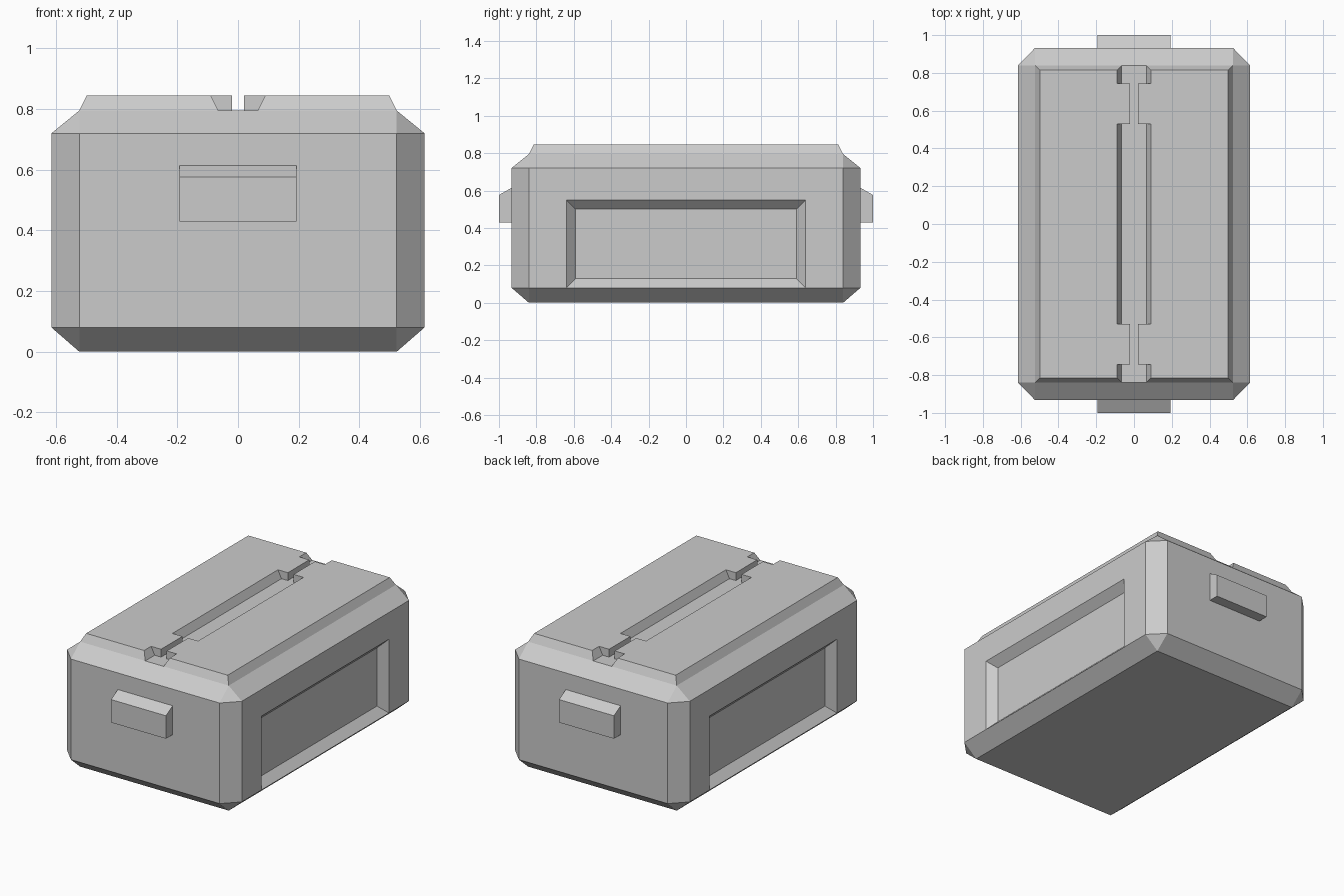
import bpy, bmesh
from mathutils import Vector

if "Cube" in bpy.data.objects:
    bpy.data.objects.remove(bpy.data.objects["Cube"], do_unlink=True)

grey = bpy.data.materials.new("plain_grey")
grey.use_nodes = True
COLOUR = (0.6, 0.6, 0.6, 1)
grey.diffuse_color = COLOUR
grey.node_tree.nodes["Principled BSDF"].inputs["Base Color"].default_value = COLOUR


def finish(bm, name):
    bmesh.ops.recalc_face_normals(bm, faces=bm.faces[:])
    mesh = bpy.data.meshes.new(name)
    bm.to_mesh(mesh)
    bm.free()
    mesh.materials.append(grey)
    obj = bpy.data.objects.new(name, mesh)
    bpy.context.collection.objects.link(obj)
    return obj


def loft(name, lower, upper):
    """Closed solid between two loops with matching corners."""
    bm = bmesh.new()
    a = [bm.verts.new(p) for p in lower]
    b = [bm.verts.new(p) for p in upper]
    n = len(a)
    bm.faces.new(a[::-1])
    bm.faces.new(b)
    for i in range(n):
        j = (i + 1) % n
        bm.faces.new((a[i], a[j], b[j], b[i]))
    return finish(bm, name)


# Body: chamfered box as a hull, with a sunk panel in each long side
IN_X, IN_Y = 0.523, 0.84
OUT_X, OUT_Y = 0.615, 0.933
LOW, HIGH, DECK, TOP = 0.08, 0.72, 0.795, 0.845

bm = bmesh.new()
for sx in (-1, 1):
    for sy in (-1, 1):
        for x, y, z in ((IN_X, IN_Y, 0), (IN_X, OUT_Y, LOW), (OUT_X, IN_Y, LOW),
                        (IN_X, OUT_Y, HIGH), (OUT_X, IN_Y, HIGH), (IN_X, IN_Y, DECK)):
            bm.verts.new((sx * x, sy * y, z))
bmesh.ops.convex_hull(bm, input=bm.verts[:])
bmesh.ops.dissolve_limit(bm, angle_limit=0.02, verts=bm.verts[:], edges=bm.edges[:])
for co, no in (((0, 0.64, 0), (0, 1, 0)), ((0, -0.64, 0), (0, 1, 0)),
               ((0, 0, 0.55), (0, 0, 1))):
    bmesh.ops.bisect_plane(bm, geom=bm.verts[:] + bm.edges[:] + bm.faces[:],
                           plane_co=co, plane_no=no)
bmesh.ops.recalc_face_normals(bm, faces=bm.faces[:])
panels = []
for f in bm.faces:
    c = f.calc_center_median()
    if abs(f.normal.x) > 0.99 and abs(c.y) < 0.1 and c.z < 0.55:
        panels.append(f)
bmesh.ops.inset_individual(bm, faces=panels, thickness=0.05, depth=-0.05,
                           use_even_offset=True)
bmesh.ops.dissolve_limit(bm, angle_limit=0.02, verts=bm.verts[:], edges=bm.edges[:])
finish(bm, "case_body")

# Lid: two raised plates with a stepped groove between them
def plate_loop(x, y, groove, z, side):
    half = [(x, y), (groove, y), (groove, 0.745), (0.02, 0.745),
            (0.02, 0.53), (groove, 0.53)]
    loop = half + [(px, -py) for px, py in reversed(half)]
    return [(side * px, py, z) for px, py in loop]


for name, side in (("left", 1), ("right", -1)):
    loft(name + "_lid_plate",
         plate_loop(IN_X, IN_Y, 0.065, DECK, side),
         plate_loop(0.498, 0.815, 0.09, TOP, side))

# Handles: blocks with a sloping top on both ends
for name, s in (("front", -1), ("back", 1)):
    profile = [(0.93, 0.43), (1.0, 0.43), (1.0, 0.576), (0.93, 0.616)]
    loft(name + "_handle",
         [(-0.193, s * y, z) for y, z in profile],
         [(0.193, s * y, z) for y, z in profile])
